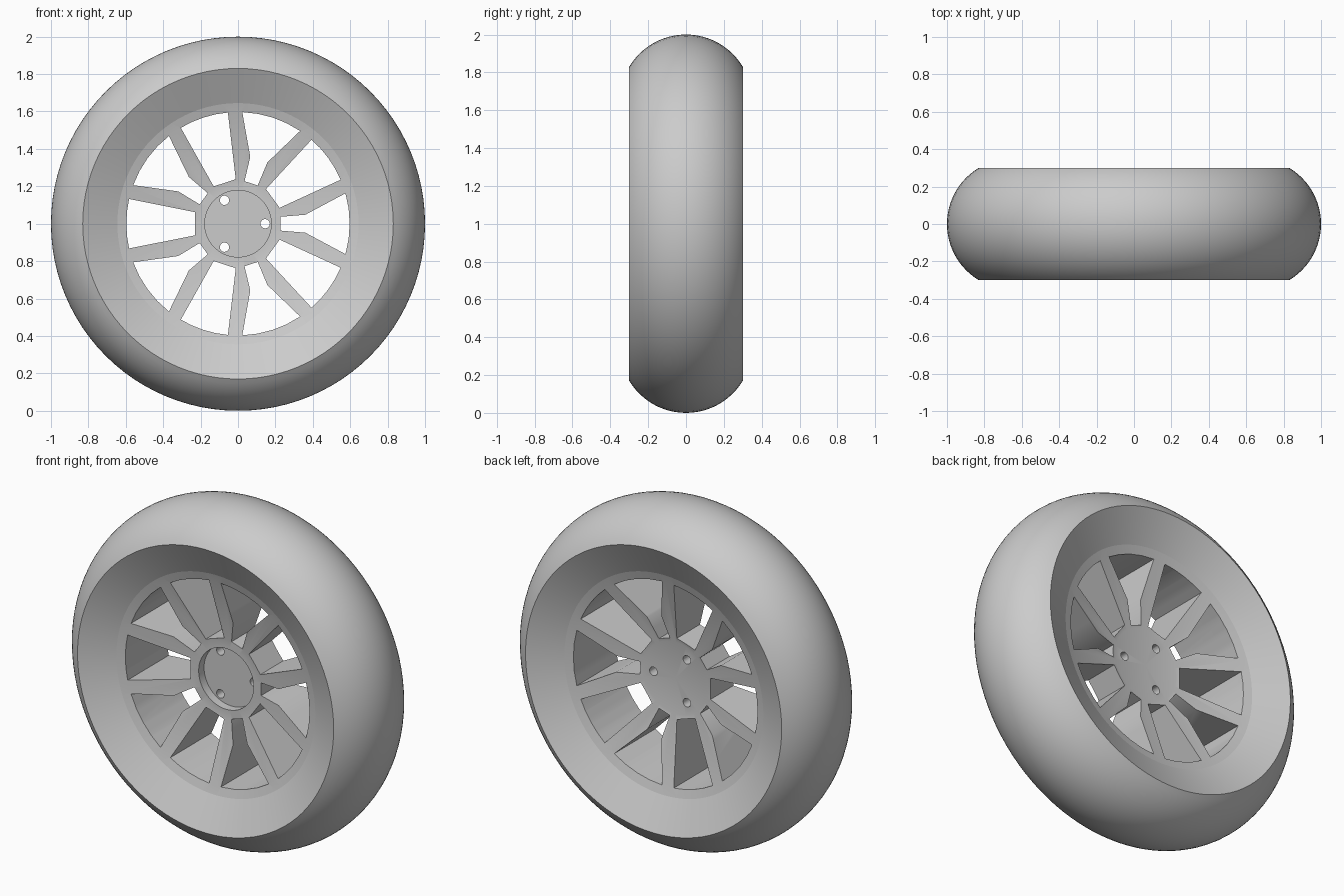
import bpy, bmesh
from math import sin, cos, pi, radians, asin
from mathutils import Matrix, Vector

cube = bpy.data.objects.get("Cube")
if cube:
    bpy.data.objects.remove(cube)

SEGMENTS = 96
CENTRE = Vector((0, 0, 1))

grey = bpy.data.materials.new("plain_grey")
grey.use_nodes = True
grey.diffuse_color = (0.6, 0.6, 0.6, 1)
grey.node_tree.nodes["Principled BSDF"].inputs["Base Color"].default_value = (0.6, 0.6, 0.6, 1)


def add_object(name, bm):
    bmesh.ops.recalc_face_normals(bm, faces=bm.faces)
    mesh = bpy.data.meshes.new(name)
    bm.to_mesh(mesh)
    bm.free()
    obj = bpy.data.objects.new(name, mesh)
    mesh.materials.append(grey)
    bpy.context.collection.objects.link(obj)
    return obj


def lathe(name, profile):
    """Spin (radius, y) points about the axle."""
    bm = bmesh.new()
    verts = [bm.verts.new(CENTRE + Vector((r, y, 0))) for r, y in profile]
    edges = [bm.edges.new(pair) for pair in zip(verts, verts[1:])]
    bmesh.ops.spin(bm, geom=verts + edges, cent=CENTRE, axis=(0, 1, 0),
                   angle=2 * pi, steps=SEGMENTS, use_merge=True)
    bmesh.ops.remove_doubles(bm, verts=bm.verts, dist=0.0005)
    return add_object(name, bm)


def add_prism(bm, outline, angle):
    """Prism along y from (x, z) points, turned about the axle."""
    turn = Matrix.Rotation(-angle, 3, 'Y')
    face = bm.faces.new([bm.verts.new(CENTRE + turn @ Vector((x, -0.5, z)))
                         for x, z in outline])
    out = bmesh.ops.extrude_face_region(bm, geom=[face])
    moved = [v for v in out["geom"] if isinstance(v, bmesh.types.BMVert)]
    bmesh.ops.translate(bm, verts=moved, vec=(0, 1, 0))


def window_outline(half_angle, side, steps=4):
    """Rim arc at the outside, mirrored side points towards the hub."""
    half = radians(half_angle)
    arc = [half * (2 * i / steps - 1) for i in range(steps + 1)]
    outer = [(0.597 * cos(a), 0.597 * sin(a)) for a in arc]
    return outer + side + [(x, -z) for x, z in reversed(side)]


# Tyre: round tread with a sloping side wall on each face
radius = 0.35
reach = asin(0.3 / radius)
tread = []
for i in range(25):
    a = reach * (i / 12 - 1)
    tread.append((0.65 + radius * cos(a), radius * sin(a)))
tyre = lathe("tyre", [(0.645, -0.205)] + tread + [(0.645, 0.205)])

# Rim: dished disc, recessed hub at the front, flat hub at the back
rim = lathe("rim", [(0, -0.06), (0.178, -0.06), (0.178, -0.11), (0.23, -0.11),
                    (0.595, -0.19), (0.645, -0.205), (0.645, 0.205),
                    (0.595, 0.19), (0.21, 0.095), (0, 0.095)])

# Cutters: five wide and five narrow windows, three bolt holes
wide = window_outline(15.8, [(0.36, 0.048), (0.227, 0.037)])
narrow = window_outline(12.8, [(0.32, 0.08), (0.23, 0.062)])
bm = bmesh.new()
for i in range(5):
    add_prism(bm, wide, 2 * pi * i / 5)
    add_prism(bm, narrow, 2 * pi * (i + 0.5) / 5)
for i in range(3):
    bolt = [(0.145 + 0.025 * cos(k * pi / 8), 0.025 * sin(k * pi / 8)) for k in range(16)]
    add_prism(bm, bolt, 2 * pi * i / 3)
cutter = add_object("window_cutter", bm)
cutter.hide_render = True

cut = rim.modifiers.new("windows", 'BOOLEAN')
cut.operation = 'DIFFERENCE'
cut.solver = 'EXACT'
cut.object = cutter
bpy.ops.object.select_all(action='DESELECT')
bpy.context.view_layer.objects.active = rim
rim.select_set(True)
bpy.ops.object.modifier_apply(modifier=cut.name)
bpy.data.objects.remove(cutter)

# Smooth shading with crisp edges
tyre.select_set(True)
bpy.ops.object.shade_smooth_by_angle(angle=radians(30))
